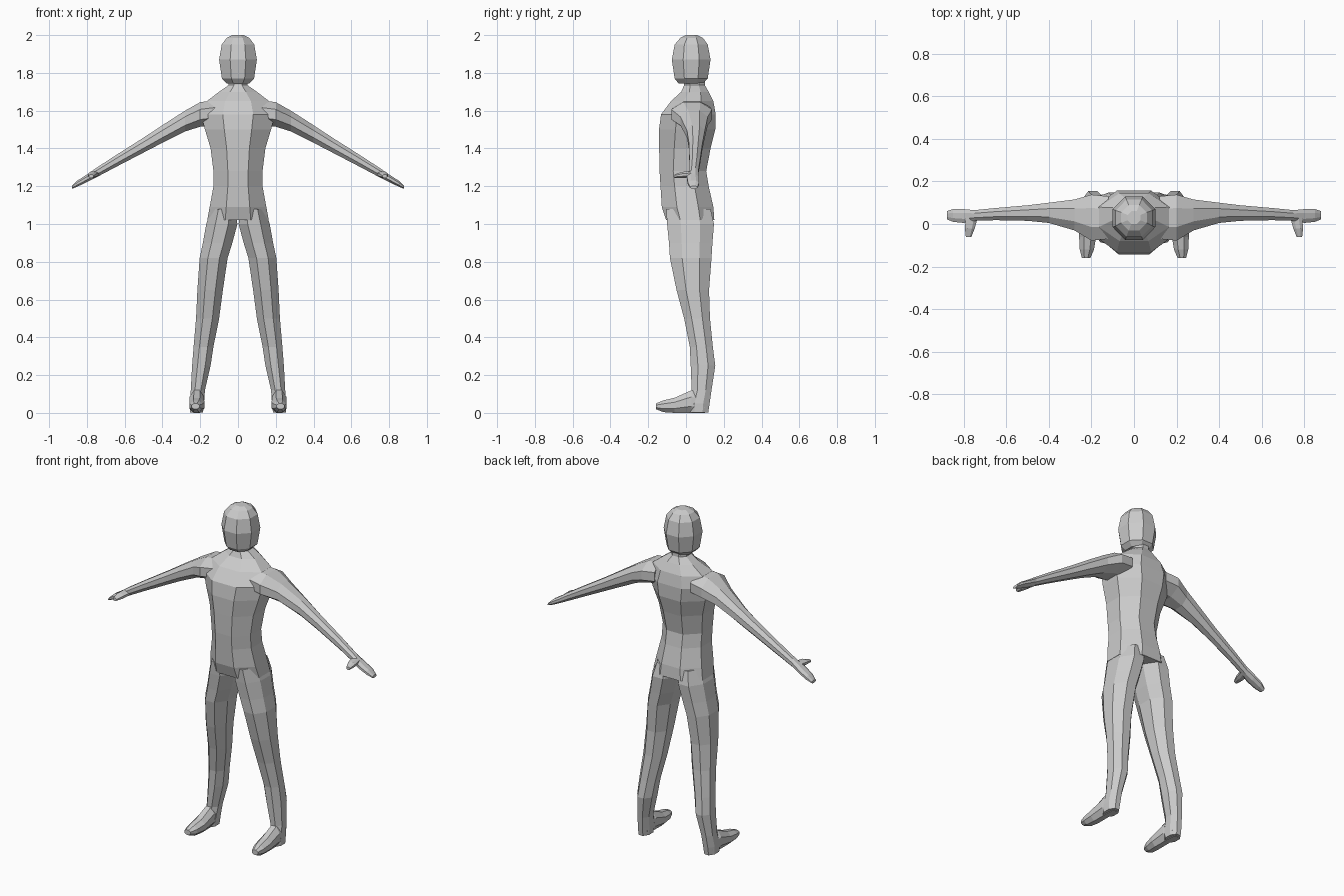
import bpy, bmesh, math


def loft(name, axis, rings, sign=1):
    """Skin octagonal rings along an axis; ring = (position, a0, a1, b0, b1)."""
    bm = bmesh.new()
    loops = []
    k = 1 / math.cos(math.pi / 8)
    ia, ib = [i for i in range(3) if i != axis]
    for pos, a0, a1, b0, b1 in rings:
        loop = []
        for n in range(8):
            t = math.pi / 8 + n * math.pi / 4
            p = [0, 0, 0]
            p[axis] = pos
            p[ia] = (a0 + a1) / 2 + (a1 - a0) / 2 * k * math.cos(t)
            p[ib] = (b0 + b1) / 2 + (b1 - b0) / 2 * k * math.sin(t)
            p[0] *= sign
            loop.append(bm.verts.new(p))
        loops.append(loop)
    for lo, hi in zip(loops, loops[1:]):
        for n in range(8):
            m = (n + 1) % 8
            bm.faces.new((lo[n], lo[m], hi[m], hi[n]))
    bm.faces.new(loops[0])
    bm.faces.new(loops[-1])
    bmesh.ops.recalc_face_normals(bm, faces=bm.faces)
    mesh = bpy.data.meshes.new(name)
    bm.to_mesh(mesh)
    bm.free()
    ob = bpy.data.objects.new(name, mesh)
    bpy.context.collection.objects.link(ob)
    return ob


def fuse(base, part):
    """Union a part into the base and remove the part."""
    mod = base.modifiers.new("fuse", 'BOOLEAN')
    mod.operation = 'UNION'
    mod.solver = 'EXACT'
    mod.object = part
    bpy.context.view_layer.objects.active = base
    bpy.ops.object.modifier_apply(modifier=mod.name)
    bpy.data.objects.remove(part, do_unlink=True)


# Torso and neck: z, half width, front y, back y
torso = [(1.02, .163, -.105, .15), (1.09, .15, -.128, .145), (1.2, .13, -.135, .12),
         (1.28, .13, -.14, .107), (1.4, .145, -.142, .13), (1.5, .175, -.143, .155),
         (1.58, .195, -.132, .157), (1.65, .165, -.08, .145), (1.7, .1, -.025, .12),
         (1.735, .05, -.01, .1), (1.78, .05, -.01, .1)]
body = loft("body", 2, [(z, -w, w, y0, y1) for z, w, y0, y1 in torso])

# Head
head = [(1.745, .06, -.04, .09), (1.77, .085, -.06, .115), (1.87, .1, -.075, .13),
        (1.95, .086, -.06, .115), (1.985, .06, -.03, .09), (2.0, .03, 0, .06)]
fuse(body, loft("head", 2, [(z, -w, w, y0, y1) for z, w, y0, y1 in head]))

# Limbs: position along the axis, then the extents on the other two axes
arm = [(.12, -.07, .13, 1.525, 1.655), (.2, -.078, .138, 1.515, 1.645),
       (.28, -.03, .115, 1.49, 1.6), (.4, .005, .1, 1.43, 1.523),
       (.5, .015, .088, 1.378, 1.457), (.65, .018, .075, 1.3, 1.362),
       (.75, .015, .065, 1.247, 1.297), (.8, .005, .07, 1.222, 1.262),
       (.85, .01, .07, 1.198, 1.23), (.88, .022, .06, 1.186, 1.202)]
thumb = [(.03, .735, .79, 1.247, 1.28), (-.02, .748, .795, 1.243, 1.276),
         (-.062, .765, .79, 1.244, 1.262)]
leg = [(1.08, .015, .14, -.105, .13), (1.0, .003, .168, -.1, .148),
       (.9, .03, .186, -.09, .14), (.82, .055, .203, -.085, .135),
       (.65, .08, .215, -.05, .122), (.5, .1, .222, -.01, .127),
       (.35, .13, .235, .02, .142), (.25, .145, .243, .025, .155),
       (.12, .175, .25, .03, .135), (.05, .18, .255, .01, .125), (.003, .185, .253, .015, .118)]
foot = [(.1, .188, .248, 0, .1), (.03, .18, .256, 0, .12), (-.06, .178, .258, 0, .08),
        (-.12, .188, .255, .004, .066), (-.16, .205, .245, .02, .05)]

for s in (1, -1):
    for name, axis, rings in (("arm", 0, arm), ("thumb", 1, thumb),
                              ("leg", 2, leg), ("foot", 1, foot)):
        fuse(body, loft(name, axis, rings, s))
